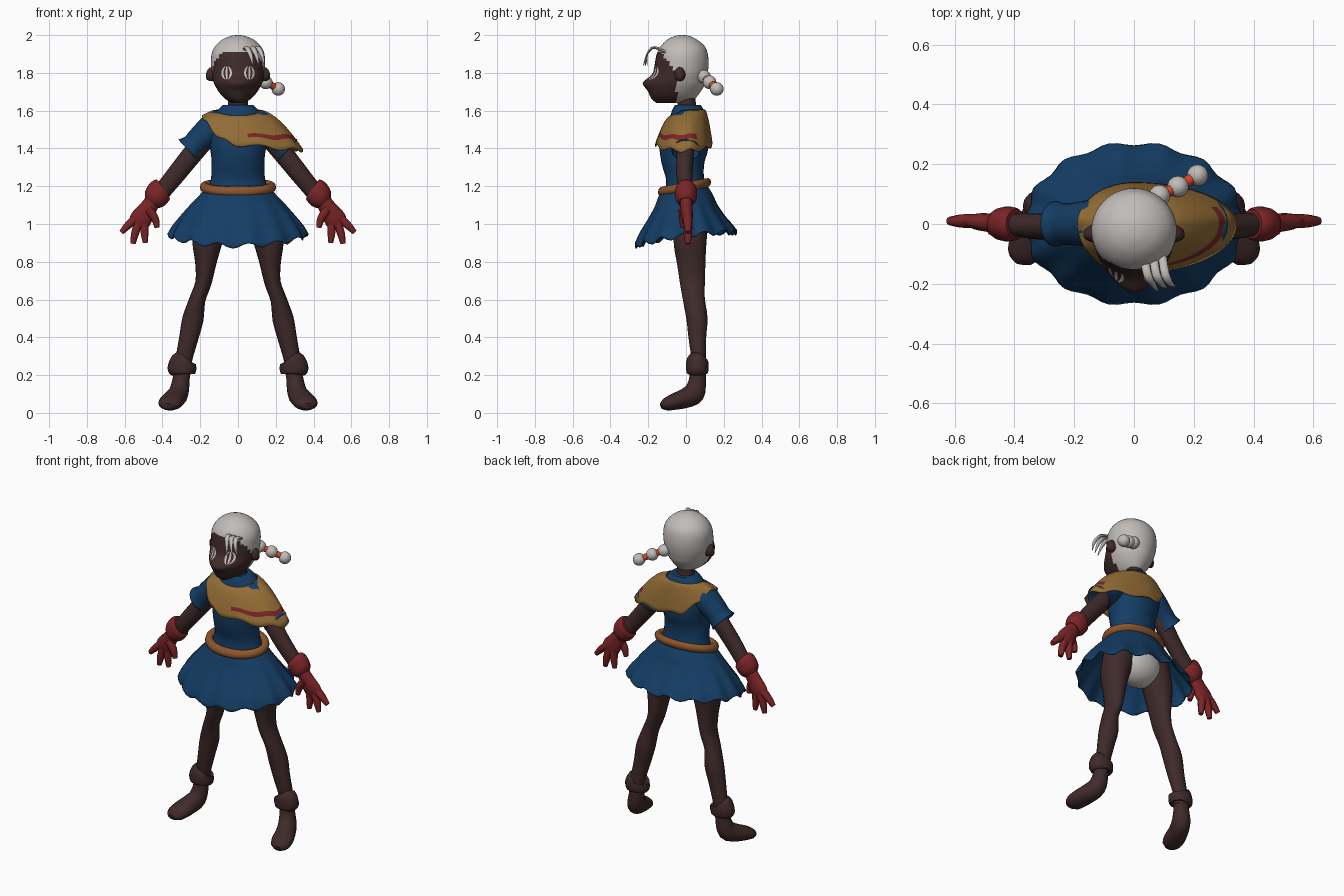
import bpy, bmesh, math
from mathutils import Vector
from mathutils.bvhtree import BVHTree

cube = bpy.data.objects.get("Cube")
if cube:
    bpy.data.objects.remove(cube, do_unlink=True)


def material(name, *rgb):
    m = bpy.data.materials.new(name)
    m.use_nodes = True
    m.diffuse_color = (*rgb, 1)
    m.node_tree.nodes["Principled BSDF"].inputs["Base Color"].default_value = (*rgb, 1)
    return m


SKIN = material("dark_skin", 0.05, 0.023, 0.023)
HAIR = material("silver_hair", 0.53, 0.5, 0.48)
BLUE = material("tunic_blue", 0.007, 0.047, 0.13)
TAN = material("cape_tan", 0.29, 0.15, 0.035)
RED = material("glove_red", 0.2, 0.018, 0.02)
BROWN = material("belt_brown", 0.26, 0.09, 0.025)
BEAD = material("bead_red", 0.75, 0.06, 0.02)
WHITE = material("cloth_white", 0.6, 0.58, 0.55)


def finish(name, bm, mats, solid=0):
    bmesh.ops.recalc_face_normals(bm, faces=bm.faces)
    me = bpy.data.meshes.new(name)
    bm.to_mesh(me)
    bm.free()
    for m in mats:
        me.materials.append(m)
    me.shade_smooth()
    me.set_sharp_from_angle(angle=math.radians(50))
    ob = bpy.data.objects.new(name, me)
    bpy.context.collection.objects.link(ob)
    if solid:
        mod = ob.modifiers.new("thickness", "SOLIDIFY")
        mod.thickness = solid
    return ob


def smooth(keys, n=3):
    """Catmull-Rom interpolation between tuples."""
    out = []
    for i in range(len(keys) - 1):
        a, b, c, d = (keys[max(0, min(len(keys) - 1, i + k))] for k in (-1, 0, 1, 2))
        for s in range(n):
            t = s / n
            out.append(tuple(q + t * (r - p) / 2 + t * t * (p - 2.5 * q + 2 * r - w / 2)
                             + t ** 3 * (1.5 * (q - r) + (w - p) / 2)
                             for p, q, r, w in zip(a, b, c, d)))
    return out + [keys[-1]]


def loft(name, rings, mats, cap=True, rule=None, solid=0):
    """Skin a list of closed rings; rule(ring, side, centre) picks the colour."""
    bm = bmesh.new()
    vs = [[bm.verts.new(p) for p in r] for r in rings]
    n = len(rings[0])
    for i in range(len(vs) - 1):
        for j in range(n):
            k = (j + 1) % n
            f = bm.faces.new((vs[i][j], vs[i][k], vs[i + 1][k], vs[i + 1][j]))
            if rule:
                f.material_index = rule(i, j, f.calc_center_median())
    if cap:
        for r, i in ((vs[0], 0), (vs[-1], len(vs) - 1)):
            f = bm.faces.new(r)
            if rule:
                f.material_index = rule(i, 0, f.calc_center_median())
    return finish(name, bm, mats, solid)


def angles(n):
    return [2 * math.pi * j / n for j in range(n)]


def tube(name, keys, mat, ref=(0, 1, 0), side=1, n=16, cap=True, solid=0):
    """Elliptical tube through (x, y, z, radius along ref, other radius)."""
    pts = smooth(keys)
    rings = []
    for i, p in enumerate(pts):
        t = Vector(pts[min(i + 1, len(pts) - 1)][:3]) - Vector(pts[max(i - 1, 0)][:3])
        t.normalize()
        u = Vector(ref)
        u = (u - t * u.dot(t)).normalized()
        v = t.cross(u)
        ring = [Vector(p[:3]) + u * p[3] * math.cos(a) + v * p[4] * math.sin(a) for a in angles(n)]
        rings.append([(q.x * side, q.y, q.z) for q in ring])
    return loft(name, rings, [mat], cap, solid=solid)


def ball(name, loc, scale, mat):
    bm = bmesh.new()
    bmesh.ops.create_uvsphere(bm, u_segments=18, v_segments=12, radius=1)
    for v in bm.verts:
        v.co = Vector(a * s + c for a, s, c in zip(v.co, scale, loc))
    return finish(name, bm, [mat])


# Head: (z, half width, front y, back y), hair coloured by region
head_keys = [(1.64, .03, -.155, .02), (1.66, .065, -.18, .045), (1.69, .095, -.195, .07),
             (1.73, .12, -.2, .095), (1.76, .132, -.195, .105), (1.8, .14, -.175, .115),
             (1.85, .143, -.165, .12), (1.9, .14, -.155, .115), (1.94, .122, -.135, .1),
             (1.975, .085, -.1, .06), (1.995, .04, -.06, .02), (2.0, .01, -.03, -.01)]
rings = []
for z, w, f, b in smooth(head_keys, 4):
    muzzle = .03 * math.exp(-((z - 1.745) / .03) ** 2)
    rings.append([(w * math.cos(a), (f + b) / 2 + (b - f) / 2 * math.sin(a)
                   - muzzle * max(0, -math.sin(a)) ** 6, z) for a in angles(40)])


def hair_rule(i, j, c):
    return int(c.z > 1.915 or c.y > -.05 - max(0, c.z - 1.8) * .75)


head = loft("head", rings, [SKIN, HAIR], rule=hair_rule)
tree = BVHTree.FromPolygons([v.co for v in head.data.vertices],
                            [p.vertices for p in head.data.polygons])

# Eyes laid on the face, ears
for s, label in ((1, "left"), (-1, "right")):
    bm = bmesh.new()
    rows = []
    for r in range(7):
        v = r / 3 - 1
        wid = .028 * math.sqrt(max(.12, 1 - v * v * .9))
        row = []
        for c in range(6):
            x, z = s * (.06 + wid * (c / 2.5 - 1)), 1.8 + .034 * v
            hit = tree.ray_cast(Vector((x, -1, z)), Vector((0, 1, 0)))[0]
            row.append(bm.verts.new((x, hit.y - .004, z)))
        rows.append(row)
    for r in range(6):
        for c in range(5):
            f = bm.faces.new((rows[r][c], rows[r][c + 1], rows[r + 1][c + 1], rows[r + 1][c]))
            f.material_index = int(c % 2 == 1)
    finish(label + "_eye", bm, [WHITE, SKIN])
    tube(label + "_ear", [(.12, -.03, 1.79, .03, .035), (.145, -.035, 1.795, .028, .038),
                          (.16, -.04, 1.8, .015, .028), (.167, -.042, 1.802, .003, .006)],
         SKIN, side=s, n=12)

# Fringe strands and beaded ponytail
for k in range(3):
    x = .035 + .03 * k
    tube("fringe_strand", [(x, -.11, 1.91, .014, .008), (x + .01, -.17, 1.935, .014, .007),
                           (x + .03, -.205, 1.9, .011, .005), (x + .045, -.225 + .01 * k, 1.84, .002, .002)],
         HAIR, ref=(1, 0, 0), n=8)
beads = [(.085, .095, 1.78), (.147, .125, 1.75), (.213, .163, 1.715)]
tube("ponytail_cord", [(.03, .07, 1.81, .019, .019)] + [(*b, .019, .019) for b in beads], BEAD, n=10)
for b in beads:
    ball("ponytail_bead", b, (.036, .036, .036), HAIR)

tube("neck", [(0, .01, 1.56, .07, .06), (0, .005, 1.63, .052, .048), (0, -.01, 1.72, .055, .055)],
     SKIN, ref=(1, 0, 0))

# Tunic body
tube("tunic_body", [(0, 0, 1.15, .17, .12), (0, -.005, 1.24, .143, .1), (0, -.015, 1.33, .14, .115),
                    (0, -.012, 1.4, .148, .128), (0, 0, 1.48, .163, .12), (0, .01, 1.55, .15, .1),
                    (0, .01, 1.6, .11, .085), (0, .01, 1.63, .08, .068)], BLUE, ref=(1, 0, 0), n=28)

# Skirt: (z, x radius, y radius) flaring into a wavy hem
skirt = smooth([(1.2, .165, .115), (1.15, .205, .145), (1.1, .25, .165), (1.03, .305, .205),
                (.97, .345, .245), (.92, .365, .27)])
rings = []
for i, (z, rx, ry) in enumerate(skirt):
    t = (i / (len(skirt) - 1)) ** 2
    rings.append([(rx * math.cos(a) * (1 + .025 * t * math.cos(14 * a)),
                   ry * math.sin(a) * (1 + .025 * t * math.cos(14 * a)),
                   z + t * (.035 * math.sin(a) + .02 * math.cos(a) ** 2 + .014 * math.cos(14 * a + 1)))
                  for a in angles(84)])
loft("skirt", rings, [BLUE], cap=False, solid=.006)

# Belt, tilted down at the front
bm = bmesh.new()
bmesh.ops.create_grid(bm, x_segments=32, y_segments=10, size=1)
for v in bm.verts:
    a, b = math.pi * v.co.x, math.pi * v.co.y
    r = .024 * math.cos(b)
    y = (.117 + r) * math.sin(a)
    v.co = ((.178 + r) * math.cos(a), y - .008, 1.195 + .19 * y + .026 * math.sin(b))
bmesh.ops.remove_doubles(bm, verts=bm.verts, dist=.0005)
finish("belt", bm, [BROWN])

# Underwear
ball("underwear", (0, .02, 1.03), (.165, .115, .125), WHITE)

# Lopsided shoulder cape with a stripe on its left front
N = 72
steps = [0, .12, .25, .38, .5, .62, .74, .83, .92, 1]
rings = []
for u in steps:
    ring = []
    for a in angles(N):
        c, s = math.cos(a), math.sin(a)
        x0, y0, z0 = .115 * c, .01 + .09 * s, 1.605 - .03 * max(0, -s)
        x1, y1 = (.345 if c > 0 else .19) * c, .165 * s * (.85 if s > 0 else 1)
        z1 = 1.42 - .03 * c if c > 0 else 1.42 + .15 * c * c
        ring.append((x0 + (x1 - x0) * u, y0 + (y1 - y0) * u,
                     z0 + (z1 - z0) * u ** 1.7 + .01 * u ** 3 * math.sin(9 * a)))
    rings.append(ring)


def stripe_rule(i, j, c):
    deg = (j + .5) * 360 / N
    return int(steps[i] == .74 and (deg > 278 or deg < 25))


loft("shoulder_cape", rings, [TAN, RED], cap=False, rule=stripe_rule, solid=.006)

# Limbs, built for both sides
for s, label in ((1, "left"), (-1, "right")):
    tube(label + "_sleeve", [(.08, .005, 1.55, .07, .07), (.13, .003, 1.51, .08, .08),
                             (.2, 0, 1.45, .072, .07), (.235, 0, 1.415, .07, .066),
                             (.262, 0, 1.39, .078, .078)], BLUE, side=s, cap=False, solid=.005)
    tube(label + "_arm", [(.15, 0, 1.48, .05, .055), (.25, -.005, 1.36, .046, .053),
                          (.33, -.008, 1.26, .043, .05), (.42, 0, 1.15, .038, .045)], SKIN, side=s)
    tube(label + "_glove_cuff", [(.395, 0, 1.19, .05, .056), (.412, 0, 1.175, .058, .068),
                                 (.44, 0, 1.135, .056, .064), (.458, 0, 1.112, .04, .045)], RED, side=s)
    tube(label + "_palm", [(.44, 0, 1.14, .035, .04), (.475, .003, 1.085, .032, .046),
                           (.515, .008, 1.025, .028, .058), (.54, .01, .99, .016, .045)], RED, side=s)
    fingers = [((.53, 1.04), (.58, .995), (.618, .955)), ((.525, 1.01), (.545, .95), (.556, .895)),
               ((.495, 1.01), (.495, .955), (.49, .9)), ((.475, 1.08), (.44, 1.03), (.428, .98))]
    for f in fingers:
        keys = [(x, .01 if f is not fingers[-1] else -.015, z, r, r)
                for (x, z), r in zip(f, (.024, .022, .014))]
        tube(label + "_finger", keys, RED, side=s, n=10)
    tube(label + "_leg", [(.12, .02, 1.08, .09, .1), (.155, .022, .95, .085, .09),
                          (.165, .022, .88, .075, .085), (.171, .028, .79, .056, .075),
                          (.183, .034, .69, .043, .066), (.215, .042, .6, .043, .058),
                          (.238, .058, .5, .056, .056), (.26, .06, .4, .051, .047),
                          (.287, .067, .28, .044, .038), (.295, .065, .2, .042, .04)],
         SKIN, ref=(1, 0, 0), side=s, n=20)
    tube(label + "_ankle_cuff", [(.285, .062, .285, .055, .05), (.29, .06, .275, .068, .058),
                                 (.296, .06, .24, .076, .06), (.3, .06, .212, .07, .056),
                                 (.3, .06, .205, .05, .045)], SKIN, ref=(1, 0, 0), side=s)
    tube(label + "_foot", [(.295, .063, .25, .042, .04), (.302, .06, .17, .046, .045),
                           (.315, .042, .105, .053, .058), (.335, -.005, .077, .058, .052),
                           (.353, -.06, .06, .064, .044), (.366, -.105, .045, .056, .034),
                           (.37, -.132, .036, .028, .016)], SKIN, ref=(1, 0, 0), side=s)
